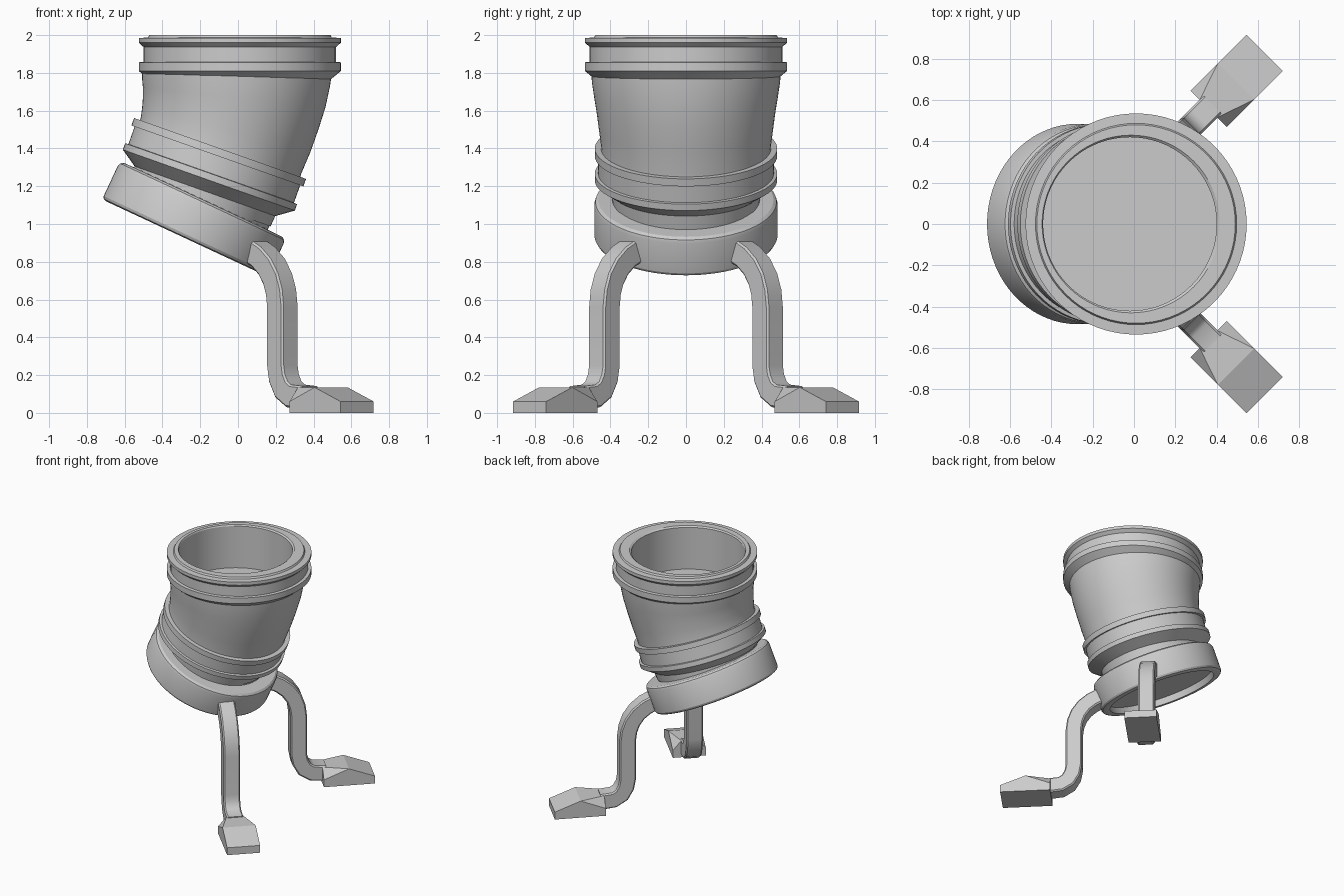
import bpy
import bmesh
from math import sin, cos, pi, radians, atan2
from mathutils import Vector

if "Cube" in bpy.data.objects:
    bpy.data.objects.remove(bpy.data.objects["Cube"], do_unlink=True)

GREY = (0.6, 0.6, 0.6, 1)
mat = bpy.data.materials.new("plain grey")
mat.use_nodes = True
mat.diffuse_color = GREY
mat.node_tree.nodes["Principled BSDF"].inputs["Base Color"].default_value = GREY


def finish(name, bm, angle=25):
    bmesh.ops.recalc_face_normals(bm, faces=bm.faces)
    mesh = bpy.data.meshes.new(name)
    bm.to_mesh(mesh)
    bm.free()
    mesh.materials.append(mat)
    obj = bpy.data.objects.new(name, mesh)
    bpy.context.collection.objects.link(obj)
    bpy.ops.object.select_all(action="DESELECT")
    obj.select_set(True)
    bpy.context.view_layer.objects.active = obj
    bpy.ops.object.shade_smooth_by_angle(angle=radians(angle))
    return obj


def skin(bm, loops, cap_start=False, cap_end=False):
    """Bridge successive loops of points with quads."""
    rings = [[bm.verts.new(p) for p in loop] for loop in loops]
    n = len(rings[0])
    for a, b in zip(rings, rings[1:]):
        for i in range(n):
            j = (i + 1) % n
            bm.faces.new((a[i], a[j], b[j], b[i]))
    if cap_start:
        bm.faces.new(rings[0])
    if cap_end:
        bm.faces.new(rings[-1])


def circle(r, x, z, tilt, n=72):
    """Circle whose axis leans towards +x by tilt degrees."""
    t = radians(tilt)
    u, v = Vector((cos(t), 0, -sin(t))), Vector((0, 1, 0))
    return [Vector((x, 0, z)) + r * (cos(2 * pi * i / n) * u + sin(2 * pi * i / n) * v)
            for i in range(n)]


def turned(name, profile, x, z, tilt, **caps):
    """Lathe (radius, height) pairs about a leaning axis."""
    t = radians(tilt)
    bm = bmesh.new()
    skin(bm, [circle(r, x + h * sin(t), z + h * cos(t), tilt) for r, h in profile], **caps)
    return finish(name, bm)


# Upper collar with rim and the cup inside it
bm = bmesh.new()
cup = [(0.42, -0.02, 1.65), (0.42, -0.02, 1.99), (0.43, -0.015, 2.0)]
collar = [(0.48, 2.0), (0.487, 1.987), (0.535, 1.985), (0.535, 1.96), (0.51, 1.937),
          (0.51, 1.858), (0.535, 1.856), (0.535, 1.81), (0.48, 1.765)]
skin(bm, [circle(r, x, z, 0) for r, x, z in cup] + [circle(r, 0.01, z, 0) for r, z in collar],
     cap_start=True)
finish("upper_collar", bm)

# Bent tube between the collars
bm = bmesh.new()
tube = [(0.503, -0.005, 1.81, 0), (0.498, -0.01, 1.75, 2), (0.486, -0.02, 1.67, 6),
        (0.473, -0.038, 1.59, 10.5), (0.461, -0.062, 1.5, 15), (0.45, -0.09, 1.415, 19.5),
        (0.45, -0.1, 1.38, 19.5)]
skin(bm, [circle(*ring) for ring in tube])
finish("bent_tube", bm, 40)

# Leaning collar with two ridges, tapering to the neck
turned("leaning_collar",
       [(0.44, 0), (0.483, 0), (0.483, -0.042), (0.465, -0.042), (0.465, -0.14),
        (0.483, -0.142), (0.483, -0.178), (0.395, -0.24), (0.39, -0.3)],
       -0.095, 1.4, 19.5)

# Neck and base cap with a recessed underside
turned("neck", [(0.39, 0.18), (0.39, 0.28)], -0.295, 0.922, 25)
turned("base_cap",
       [(0.42, 0.05), (0.42, 0), (0.465, 0), (0.478, 0.006), (0.485, 0.02), (0.485, 0.195),
        (0.479, 0.213), (0.463, 0.224), (0.38, 0.226)],
       -0.28, 0.925, 25, cap_start=True, cap_end=True)

# Legs and feet: s runs outward along the leg, w across it
LEG_PATH = [(-0.21, 0.86), (-0.14, 0.825), (-0.08, 0.775), (-0.035, 0.71), (-0.01, 0.64),
            (0, 0.56), (0, 0.25), (0.012, 0.185), (0.045, 0.125), (0.1, 0.09), (0.2, 0.08)]
HALF, BEVEL = 0.062, 0.01
FOOT_HALF = 0.124

for side, label in ((1, "back"), (-1, "front")):
    def place(s, w, z):
        k = cos(pi / 4)
        return Vector((0.235 + k * (s + w), side * (0.432 + k * (s - w)), z))

    # Square leg with softened edges swept along the bend
    a, b = HALF, HALF - BEVEL
    section = [(a, b), (b, a), (-b, a), (-a, b), (-a, -b), (-b, -a), (b, -a), (a, -b)]
    loops = []
    for i, (s, z) in enumerate(LEG_PATH):
        s0, z0 = LEG_PATH[max(i - 1, 0)]
        s1, z1 = LEG_PATH[min(i + 1, len(LEG_PATH) - 1)]
        ang = atan2(z1 - z0, s1 - s0)
        loops.append([place(s - d * sin(ang), w, z + d * cos(ang)) for w, d in section])
    bm = bmesh.new()
    skin(bm, loops, True, True)
    finish(label + "_leg", bm, 35)

    # Wedge foot: narrow ridge at the heel, full width at the instep, low toe
    f, ridge = FOOT_HALF, 0.06
    outline = ([(0.177, w, z) for w, z in ((f, 0), (f, 0.06), (ridge, 0.135))]
               + [(0.365, f, 0.135), (0.56, f, 0.06), (0.56, f, 0)])
    bm = bmesh.new()
    for s, w, z in outline:
        bm.verts.new(place(s, w, z))
        bm.verts.new(place(s, -w, z))
    bmesh.ops.convex_hull(bm, input=bm.verts)
    bmesh.ops.dissolve_limit(bm, angle_limit=0.02, verts=bm.verts, edges=bm.edges)
    finish(label + "_foot", bm, 20)
